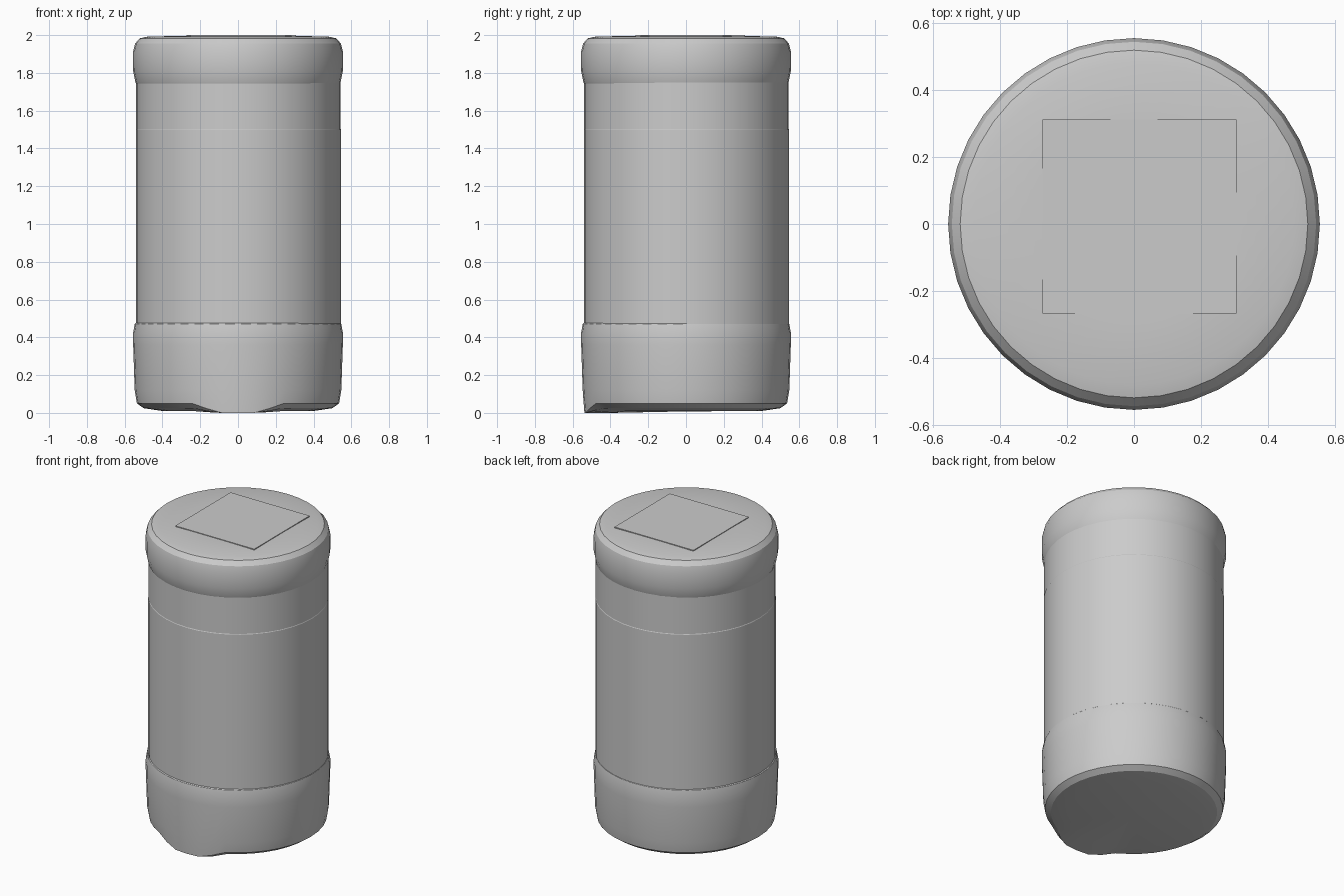
import bpy, bmesh, math

if "Cube" in bpy.data.objects:
    bpy.data.objects.remove(bpy.data.objects["Cube"])

SEG = 40


def lathe(name, profile, edit=None):
    """Spin an (r, z) profile, listed bottom to top, around the z axis."""
    bm = bmesh.new()
    rings = []
    for r, z in profile:
        if r == 0:
            rings.append([bm.verts.new((0, 0, z))] * SEG)
        else:
            rings.append([bm.verts.new((r * math.cos(2 * math.pi * i / SEG),
                                        r * math.sin(2 * math.pi * i / SEG), z))
                          for i in range(SEG)])
    for a, b in zip(rings, rings[1:]):
        for i in range(SEG):
            j = (i + 1) % SEG
            quad = list(dict.fromkeys((a[i], a[j], b[j], b[i])))
            bm.faces.new(quad)
    if edit:
        edit(bm)
    bmesh.ops.recalc_face_normals(bm, faces=bm.faces)
    me = bpy.data.meshes.new(name)
    bm.to_mesh(me)
    bm.free()
    ob = bpy.data.objects.new(name, me)
    bpy.context.collection.objects.link(ob)
    bpy.ops.object.select_all(action='DESELECT')
    ob.select_set(True)
    bpy.context.view_layer.objects.active = ob
    bpy.ops.object.shade_smooth_by_angle(angle=math.radians(20))
    return ob


def front_lip(bm):
    # Square off the rounded bottom edge into a small foot at the front
    for v in bm.verts:
        if v.co.y < -0.3 and v.co.z < 0.06:
            w = max(0, min(1, (0.24 - abs(v.co.x)) / 0.14))
            v.co.z *= 1 - w
            if v.co.z < 0.04 and v.co.y < -0.45:
                r = math.hypot(v.co.x, v.co.y)
                s = 1 + w * (0.538 / r - 1)
                v.co.x *= s
                v.co.y *= s


# Base band with rounded bottom
lathe("base_band", [(0, 0.008), (0.40, 0.010), (0.50, 0.025), (0.535, 0.05),
                    (0.547, 0.12), (0.555, 0.36), (0.556, 0.42),
                    (0.547, 0.47), (0.542, 0.475)], front_lip)

# Long middle wall
body = lathe("body_wall", [(0.543, 0.47), (0.543, 1.50), (0.541, 1.504), (0.541, 1.75)])
body.location = (0.002, 0.002, 0)

# Top band and closed lid
lathe("lid", [(0.541, 1.745), (0.543, 1.75), (0.555, 1.81), (0.556, 1.91),
              (0.545, 1.955), (0.52, 1.983), (0.48, 1.992), (0.30, 1.996), (0, 1.996)])

# Slightly raised square panel on top of the lid
bpy.ops.mesh.primitive_cube_add(size=1, location=(0.017, 0.022, 1.995))
panel = bpy.context.object
panel.name = "lid_panel"
panel.scale = (0.58, 0.58, 0.01)
